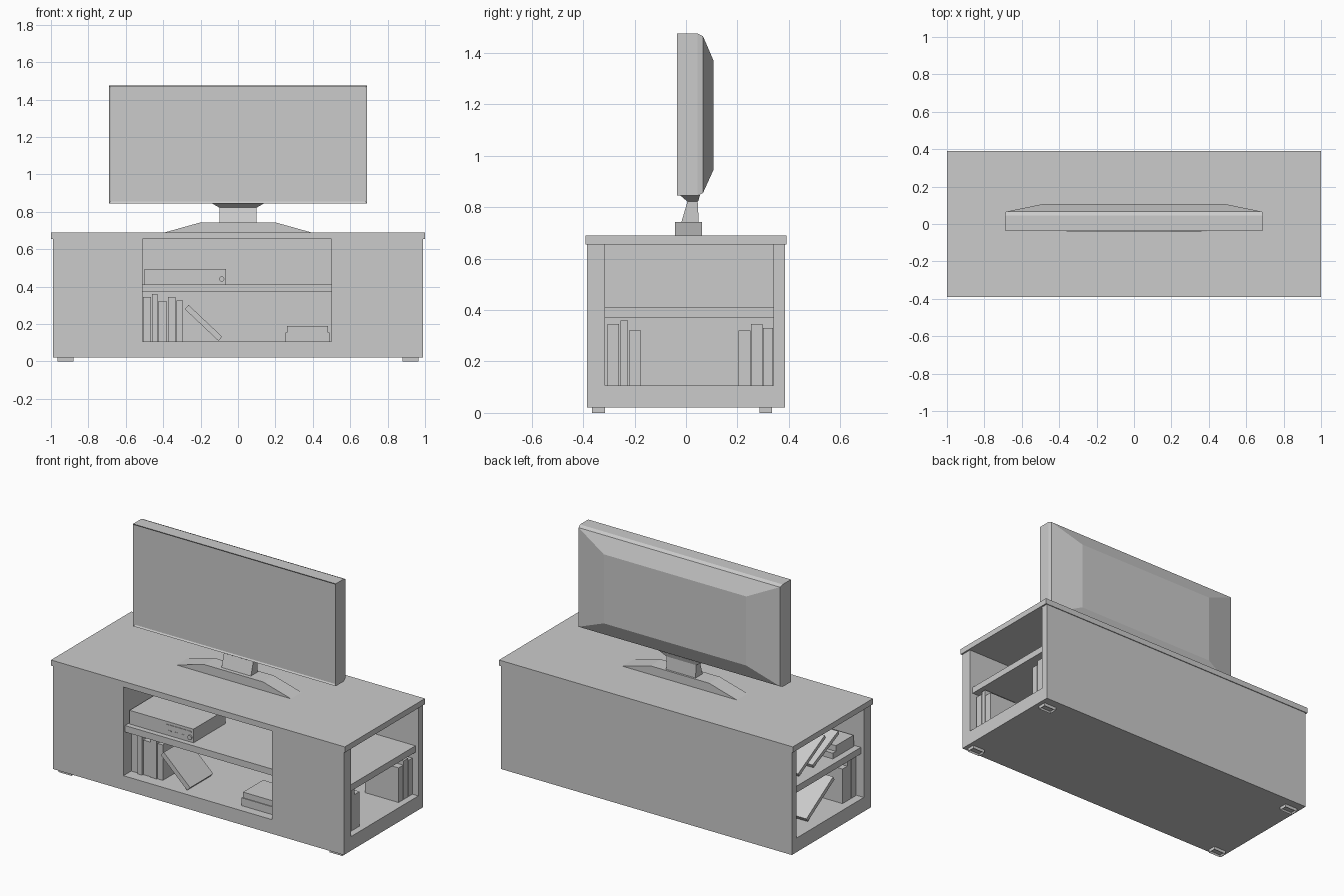
import bpy, bmesh, math
from mathutils import Vector

if "Cube" in bpy.data.objects:
    bpy.data.objects.remove(bpy.data.objects["Cube"])


def finish(name, bm):
    bmesh.ops.recalc_face_normals(bm, faces=bm.faces[:])
    me = bpy.data.meshes.new(name)
    bm.to_mesh(me)
    bm.free()
    ob = bpy.data.objects.new(name, me)
    bpy.context.collection.objects.link(ob)
    return ob


def loft(name, rings, inset=None):
    """Skin closed rings of points and cap both ends; optionally recess the first cap."""
    bm = bmesh.new()
    vs = [[bm.verts.new(p) for p in r] for r in rings]
    n = len(vs[0])
    for a, b in zip(vs, vs[1:]):
        for i in range(n):
            bm.faces.new((a[i], a[(i + 1) % n], b[(i + 1) % n], b[i]))
    cap = bm.faces.new(vs[0])
    bm.faces.new(vs[-1])
    bmesh.ops.recalc_face_normals(bm, faces=bm.faces[:])
    if inset:
        bmesh.ops.inset_region(bm, faces=[cap], thickness=inset[0])
        bmesh.ops.translate(bm, verts=cap.verts[:], vec=inset[1])
    return finish(name, bm)


def rect_z(x, y0, y1, z):
    return [(-x, y0, z), (x, y0, z), (x, y1, z), (-x, y1, z)]


def rect_y(x, y, z0, z1):
    return [(-x, y, z0), (x, y, z0), (x, y, z1), (-x, y, z1)]


def box(name, x0, x1, y0, y1, z0, z1):
    return loft(name, [[(x0, y0, z), (x1, y0, z), (x1, y1, z), (x0, y1, z)]
                       for z in (z0, z1)])


def leaning_book(name, axis, a, b, thick, d0, d1):
    """Slab whose lower edge runs from a to b (u, z), extruded along the other axis."""
    a, b = Vector(a), Vector(b)
    d = (b - a).normalized()
    nrm = Vector((-d.y, d.x))
    if nrm.y < 0:
        nrm = -nrm
    prof = [a, b, b + nrm * thick, a + nrm * thick]
    return loft(name, [[(p.x, t, p.y) if axis == 'x' else (t, p.x, p.y) for p in prof]
                       for t in (d0, d1)])


# Cabinet carcass
box("cabinet_top", -1, 1, -.39, .39, .655, .69)
box("cabinet_base", -.99, .99, -.385, .385, .02, .107)
box("back_panel", -.99, .99, .34, .385, .107, .655)
box("front_panel_left", -.99, -.51, -.385, -.315, .107, .655)
box("front_panel_right", .50, .99, -.385, -.315, .107, .655)
box("divider_left", -.53, -.51, -.315, .34, .107, .655)
box("divider_right", .50, .52, -.315, .34, .107, .655)

# Shelves
box("shelf_centre", -.51, .50, -.37, .34, .37, .41)
box("shelf_left", -.97, -.53, -.315, .34, .37, .41)
box("shelf_right", .52, .97, -.315, .34, .37, .41)

# Feet with a hollow underside
for sx, side in ((-1, "left"), (1, "right")):
    for y, end in ((-.34, "front"), (.31, "back")):
        x = sx * .922
        loft(f"foot_{end}_{side}",
             [[(x - .043, y - .025, z), (x + .043, y - .025, z),
               (x + .043, y + .025, z), (x - .043, y + .025, z)] for z in (0, .02)],
             inset=(.01, (0, 0, .01)))

# Media player with disc slot, buttons and dial
box("player_body", -.5, -.065, -.34, -.03, .411, .495)
box("player_disc_slot", -.25, -.08, -.343, -.34, .472, .478)
for i in range(3):
    box("player_button", -.24 + i * .045, -.215 + i * .045, -.342, -.34, .437, .444)
bm = bmesh.new()
bmesh.ops.create_cone(bm, cap_ends=True, segments=16, radius1=.014, radius2=.014, depth=.01)
dial = finish("player_dial", bm)
dial.rotation_euler.x = math.pi / 2
dial.location = (-.087, -.344, .44)

# Upright books in the centre bay: x0, x1, top, front
for x0, x1, top, y in ((-.508, -.465, .345, -.31), (-.46, -.43, .36, -.32),
                       (-.427, -.38, .32, -.31), (-.375, -.335, .345, -.315),
                       (-.33, -.295, .325, -.31)):
    box("centre_book", x0, x1, y, y + .22, .107, top)
leaning_book("centre_leaning_book", 'x', (-.285, .28), (-.105, .11), .03, -.345, -.12)
box("centre_stack_lower", .255, .49, -.33, -.12, .107, .155)
box("centre_stack_upper", .262, .482, -.325, -.13, .155, .19)

# Upright books in the right bay
for y0, y1, top in ((-.305, -.26, .345), (-.255, -.225, .36), (-.222, -.175, .32),
                    (.205, .25, .32), (.253, .297, .345), (.3, .338, .33)):
    box("right_book", .72, .95, y0, y1, .107, top)

# Left bay: upright books, leaning books and a flat stack
for y0, y1, top in ((-.31, -.265, .345), (-.26, -.23, .36), (-.226, -.18, .32)):
    box("left_book", -.94, -.71, y0, y1, .107, top)
leaning_book("left_leaning_book", 'y', (.13, .11), (-.13, .27), .025, -.92, -.69)
leaning_book("left_upper_leaning_book", 'y', (.2, .412), (-.06, .55), .022, -.91, -.68)
leaning_book("left_upper_leaning_book", 'y', (.06, .412), (-.19, .525), .022, -.91, -.68)
for i, (y0, y1) in enumerate(((-.305, -.1), (-.3, -.13))):
    box("left_stack_book", -.93, -.7, y0, y1, .41 + i * .035, .445 + i * .035)

# Television: thin frame, recessed screen, tapered rear housing
loft("television", [rect_y(.69, -.035, .845, 1.475), rect_y(.69, .045, .845, 1.475),
                    rect_y(.685, .066, .855, 1.465), rect_y(.485, .107, .945, 1.37)],
     inset=(.013, (0, .006, 0)))

# Stand
loft("stand_collar", [rect_z(.1, .005, .047, .822), rect_z(.145, -.025, .055, .848)])
loft("stand_neck", [rect_z(.1, -.02, .05, .735), rect_z(.1, .008, .045, .83)])
loft("stand_foot", [rect_z(.39, -.042, .062, .69), rect_z(.2, -.042, .062, .743)])
